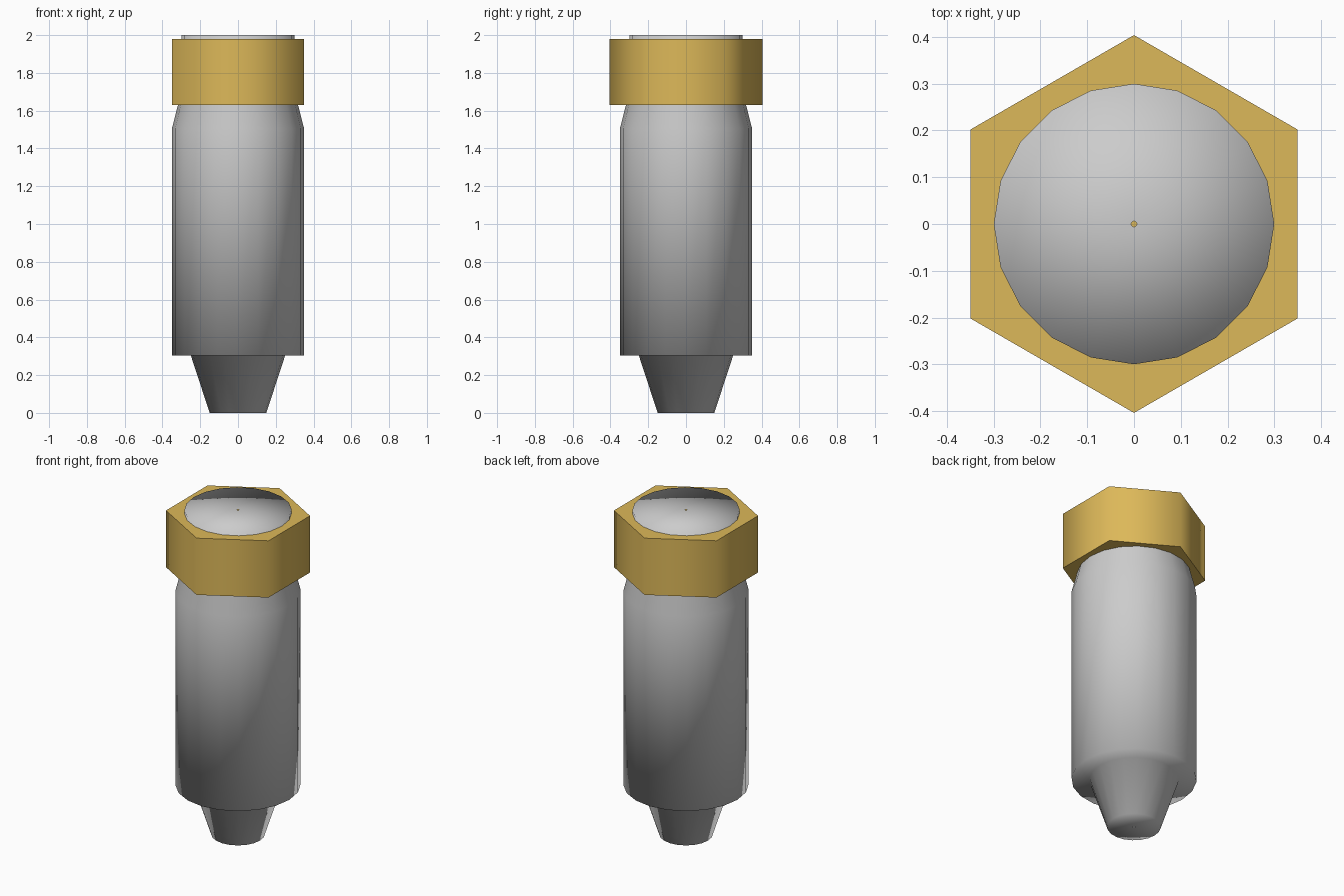
import bpy, bmesh
from math import sin, cos, pi

if "Cube" in bpy.data.objects:
    bpy.data.objects.remove(bpy.data.objects["Cube"])


def lathe(name, profile, sides, offset=0.0, caps=False):
    """Revolve (radius, z) points around z; sides are smooth, caps flat."""
    bm = bmesh.new()
    rings = []
    for r, z in profile:
        rings.append([bm.verts.new((r * cos(offset + 2 * pi * i / sides),
                                    r * sin(offset + 2 * pi * i / sides), z))
                      for i in range(sides)])
    for low, high in zip(rings, rings[1:]):
        for i in range(sides):
            j = (i + 1) % sides
            bm.faces.new((low[i], low[j], high[j], high[i])).smooth = True
    if caps:
        bm.faces.new(rings[0][::-1])
        bm.faces.new(rings[-1])
    mesh = bpy.data.meshes.new(name)
    bm.to_mesh(mesh)
    bm.free()
    obj = bpy.data.objects.new(name, mesh)
    bpy.context.collection.objects.link(obj)
    return obj


# Body: tapered tip, cylinder, shoulder and neck, with pinholes at both ends
lathe("body", [(0.006, 0), (0.15, 0), (0.25, 0.305), (0.35, 0.305),
               (0.35, 1.505), (0.30, 1.70), (0.30, 2.0), (0.006, 2.0)], 20)

# Hexagonal nut around the neck, corners toward front and back
nut = lathe("hex_nut", [(0.404, 1.63), (0.404, 1.98)], 6, pi / 6, caps=True)
gold = bpy.data.materials.new("gold")
gold.diffuse_color = (0.72, 0.48, 0.1, 1)
gold.use_nodes = True
gold.node_tree.nodes["Principled BSDF"].inputs["Base Color"].default_value = gold.diffuse_color
nut.data.materials.append(gold)
